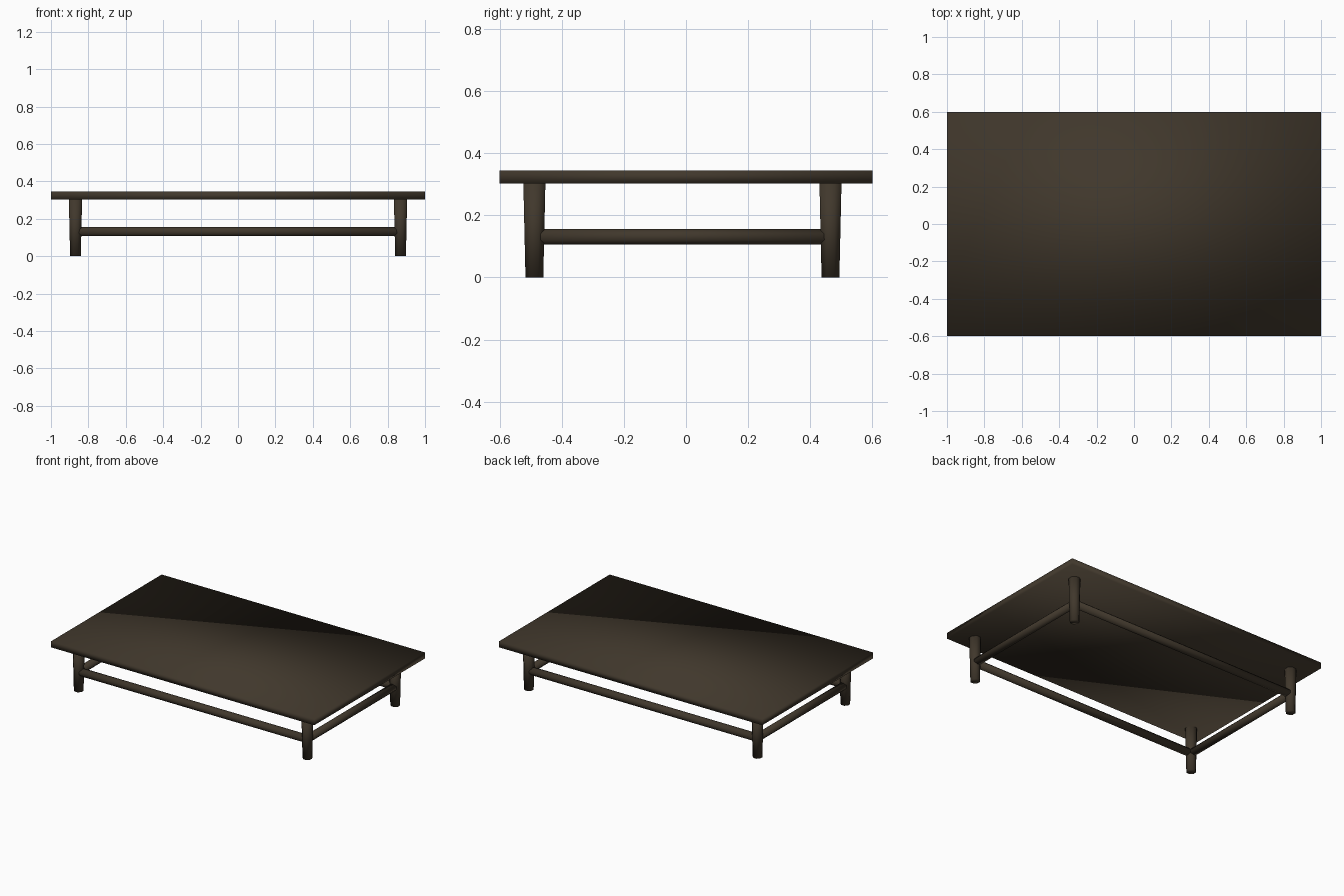
import bpy
import math
from mathutils import Vector

if "Cube" in bpy.data.objects:
    bpy.data.objects.remove(bpy.data.objects["Cube"])

# Single dark timber colour
wood = bpy.data.materials.new("dark brown wood")
wood.diffuse_color = (0.052, 0.039, 0.025, 1.0)
wood.use_nodes = True
wood.node_tree.nodes["Principled BSDF"].inputs["Base Color"].default_value = wood.diffuse_color

LEG_X = 0.869
LEG_Y_FRONT, LEG_Y_BACK = -0.488, 0.465
TOP_BOTTOM, TOP_TOP = 0.303, 0.345
RAIL_Z, RAIL_R = 0.131, 0.025


def finish(obj, name):
    obj.name = name
    obj.data.materials.append(wood)
    for poly in obj.data.polygons:
        poly.use_smooth = True
    return obj


def tapered_bar(name, start, end, r_start, r_end, sides=8):
    """Eight-sided bar between two points, flats facing the axes."""
    start, end = Vector(start), Vector(end)
    axis = end - start
    bpy.ops.mesh.primitive_cone_add(vertices=sides, radius1=r_start,
                                    radius2=r_end, depth=axis.length)
    obj = bpy.context.object
    # turn half a side so a flat faces outward, then aim along the axis
    half_turn = Vector((0, 0, 1)).rotation_difference(axis).to_matrix().to_4x4()
    for v in obj.data.vertices:
        a = math.pi / sides
        x, y = v.co.x, v.co.y
        v.co.x = x * math.cos(a) - y * math.sin(a)
        v.co.y = x * math.sin(a) + y * math.cos(a)
    obj.data.transform(half_turn)
    obj.location = (start + end) / 2
    return finish(obj, name)


# Table top slab
bpy.ops.mesh.primitive_cube_add(size=1, location=(0, 0, (TOP_BOTTOM + TOP_TOP) / 2))
top = bpy.context.object
for v in top.data.vertices:
    v.co = (v.co.x * 2.0, v.co.y * 1.2, v.co.z * (TOP_TOP - TOP_BOTTOM))
finish(top, "table_top")

# Four tapered legs
for side, x in (("left", -LEG_X), ("right", LEG_X)):
    for end, y in (("front", LEG_Y_FRONT), ("back", LEG_Y_BACK)):
        tapered_bar(f"{end}_{side}_leg", (x, y, 0), (x, y, TOP_BOTTOM + 0.004),
                    0.031, 0.0385)

# Long rails along the front and back
for end, y in (("front", LEG_Y_FRONT), ("back", LEG_Y_BACK)):
    tapered_bar(f"{end}_rail", (-LEG_X, y, RAIL_Z), (LEG_X, y, RAIL_Z),
                RAIL_R * 1.06, RAIL_R * 1.06)

# Short rails along both ends
for side, x in (("left", -LEG_X), ("right", LEG_X)):
    tapered_bar(f"{side}_rail", (x, LEG_Y_FRONT, RAIL_Z), (x, LEG_Y_BACK, RAIL_Z),
                RAIL_R * 1.06, RAIL_R * 1.06)
